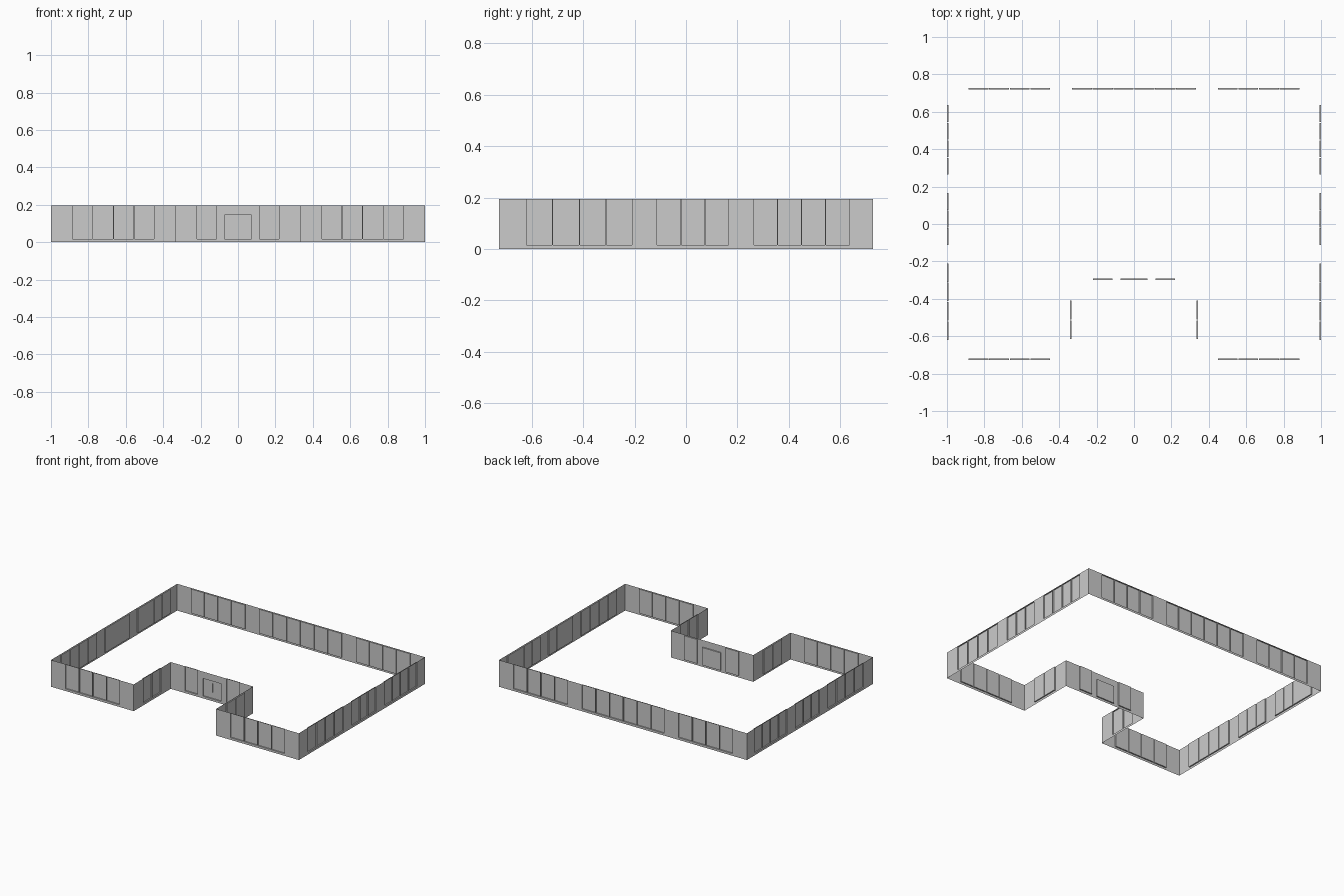
import bpy, bmesh
from mathutils import Vector

if "Cube" in bpy.data.objects:
    bpy.data.objects.remove(bpy.data.objects["Cube"])

H = 0.195          # wall height
DEPTH = 0.009      # recess of the panes
GAP = 0.004        # mullion width
SILL, HEAD = 0.016, 0.192
X, Y = 1.0, 0.727
NX, NY = 0.333, -0.30   # entrance notch


def panes(a, b, n, z0=SILL, z1=HEAD):
    """Split one glazed bay into n panes: (start, end, bottom, top)."""
    w = (b - a - GAP * (n - 1)) / n
    return [(a + i * (w + GAP), a + i * (w + GAP) + w, z0, z1) for i in range(n)]


def wall(name, p0, p1, openings, mirror=False):
    """Thin wall from p0 to p1 (building on the left) with recessed panes.
    Openings are given in the world coordinate that runs along the wall."""
    axis = 0 if abs(p1[0] - p0[0]) > abs(p1[1] - p0[1]) else 1
    start, sign = p0[axis], (1 if p1[axis] > p0[axis] else -1)
    length = abs(p1[axis] - p0[axis])
    d = Vector((0, 0, 0))
    d[axis] = sign
    inward = Vector((-d.y, d.x, 0))
    origin = Vector((p0[0], p0[1], 0))
    bm = bmesh.new()

    def quad(*pts):
        bm.faces.new([bm.verts.new(origin + d * u + inward * n + Vector((0, 0, z)))
                      for u, n, z in pts])

    def flat(u0, u1, z0, z1, n=0):
        if u1 - u0 > 1e-5 and z1 - z0 > 1e-5:
            quad((u0, n, z0), (u1, n, z0), (u1, n, z1), (u0, n, z1))

    spans = []
    for a, b, z0, z1 in openings:
        ua, ub = sorted(((a - start) * sign, (b - start) * sign))
        spans.append((ua, ub, z0, z1))
    u = 0
    for ua, ub, z0, z1 in sorted(spans):
        flat(u, ua, 0, H)                    # pier or mullion
        flat(ua, ub, 0, z0)                  # below the pane
        flat(ua, ub, z1, H)                  # above the pane
        flat(ua, ub, z0, z1, DEPTH)          # pane
        D = DEPTH
        quad((ua, 0, z0), (ub, 0, z0), (ub, D, z0), (ua, D, z0))   # sill
        quad((ua, D, z1), (ub, D, z1), (ub, 0, z1), (ua, 0, z1))   # head
        quad((ua, 0, z0), (ua, D, z0), (ua, D, z1), (ua, 0, z1))   # jambs
        quad((ub, D, z0), (ub, 0, z0), (ub, 0, z1), (ub, D, z1))
        u = ub
    flat(u, length, 0, H)
    bmesh.ops.remove_doubles(bm, verts=bm.verts, dist=1e-5)
    me = bpy.data.meshes.new(name)
    bm.to_mesh(me)
    bm.free()
    ob = bpy.data.objects.new(name, me)
    bpy.context.collection.objects.link(ob)
    if mirror:
        ob.modifiers.new("mirror", 'MIRROR').use_axis[0] = True
    return ob


# wing fronts and side walls, mirrored left to right
wall("wing_front_wall", (NX, -Y), (X, -Y), panes(0.448, 0.884, 4), True)
wall("side_wall", (X, -Y), (X, Y),
     panes(-0.62, -0.21, 4) + panes(-0.112, 0.165, 3) + panes(0.264, 0.635, 4), True)
wall("notch_side_wall", (NX, NY), (NX, -Y), panes(-0.616, -0.41, 2), True)

# back wall with three glazed bays
wall("back_wall", (X, Y), (-X, Y),
     panes(-0.884, -0.448, 4) + panes(-0.332, 0.332, 6) + panes(0.448, 0.884, 4))

# entrance wall: double door between two windows
wall("entrance_wall", (-NX, NY), (NX, NY),
     panes(-0.219, -0.116, 1) + panes(-0.073, 0.073, 1, SILL, 0.145)
     + panes(0.116, 0.219, 1))

# door pull at the meeting line of the double door
bpy.ops.mesh.primitive_cube_add(size=1, location=(0, NY + DEPTH - 0.002, 0.092))
pull = bpy.context.object
pull.name = "door_pull"
pull.scale = (0.003, 0.004, 0.065)
